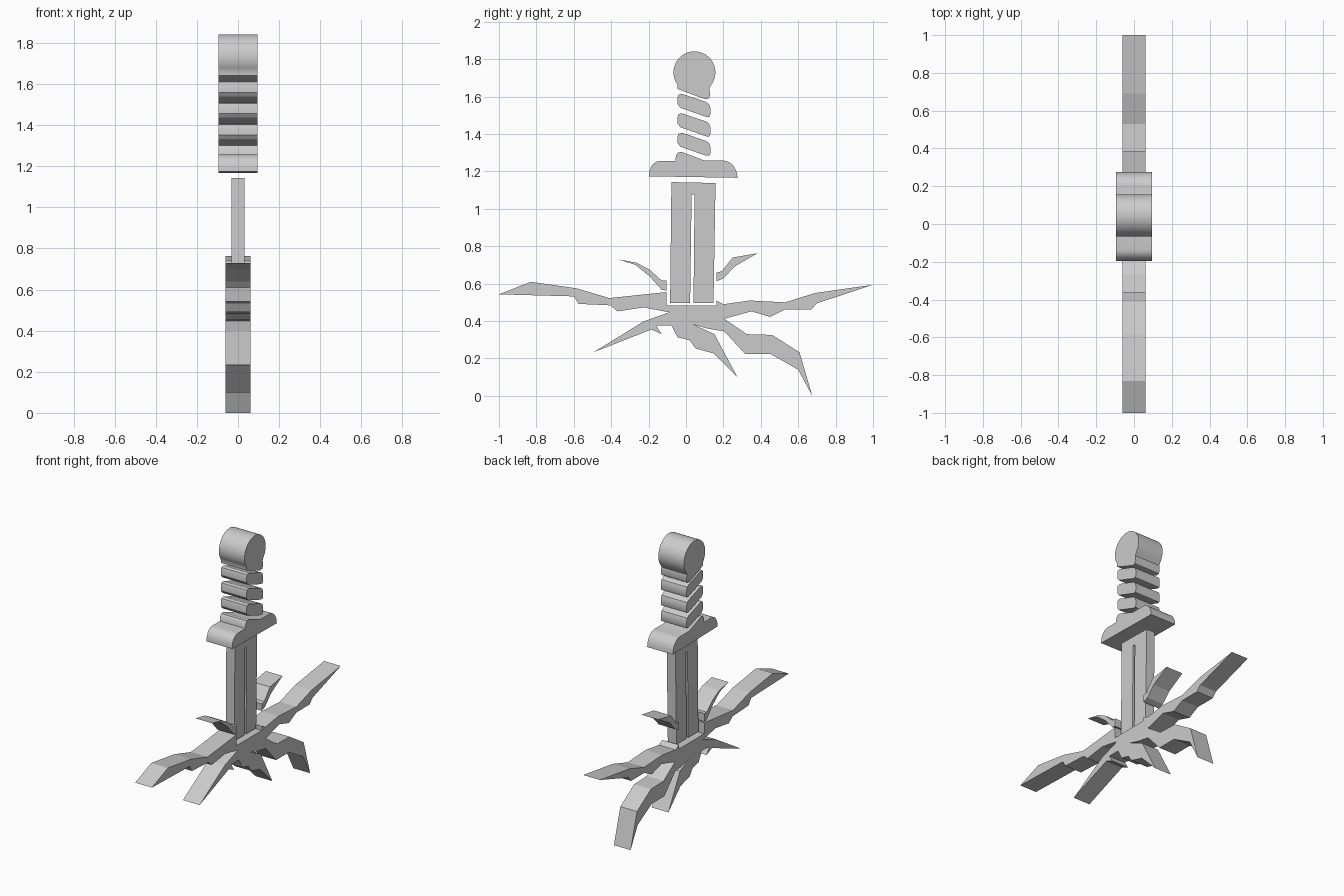
import bpy, bmesh, math


def arc(cy, cz, ry, rz, a0, a1, n):
    """Points of an elliptical arc in the side (y, z) plane, angles in degrees."""
    out = []
    for i in range(n + 1):
        a = math.radians(a0 + (a1 - a0) * i / n)
        out.append((cy + ry * math.cos(a), cz + rz * math.sin(a)))
    return out


def slab(name, outline, half, smooth=False):
    """Extrude a side outline to both sides of x = 0."""
    bm = bmesh.new()
    face = bm.faces.new([bm.verts.new((-half, y, z)) for y, z in outline])
    ext = bmesh.ops.extrude_face_region(bm, geom=[face])
    moved = [v for v in ext["geom"] if isinstance(v, bmesh.types.BMVert)]
    bmesh.ops.translate(bm, verts=moved, vec=(2 * half, 0, 0))
    bmesh.ops.recalc_face_normals(bm, faces=bm.faces)
    mesh = bpy.data.meshes.new(name)
    bm.to_mesh(mesh)
    bm.free()
    obj = bpy.data.objects.new(name, mesh)
    bpy.context.collection.objects.link(obj)
    if smooth:
        bpy.ops.object.select_all(action='DESELECT')
        obj.select_set(True)
        bpy.context.view_layer.objects.active = obj
        bpy.ops.object.shade_smooth_by_angle(angle=math.radians(30))
    return obj


HILT, BLADE, ROOT = 0.095, 0.032, 0.062

# Round pommel with a short slanted neck
slab("pommel", arc(0.045, 1.73, 0.112, 0.112, -32, 216, 28) + [
    (-0.045, 1.642), (-0.03, 1.635), (0.10, 1.587), (0.122, 1.59),
    (0.13, 1.61), (0.125, 1.645)], HILT, True)

# Slanted grip wraps
wrap = [(-0.045, 1.595), (-0.04, 1.61), (-0.022, 1.615), (0.105, 1.572),
        (0.123, 1.56), (0.13, 1.54), (0.13, 1.505), (0.125, 1.492),
        (0.108, 1.492), (-0.03, 1.54), (-0.045, 1.56)]
for i in range(3):
    slab(f"grip_wrap_{i + 1}", [(y, z - 0.104 * i) for y, z in wrap], HILT, True)

# Crossguard with rounded ends and the slanted grip base
slab("crossguard", [(-0.197, 1.174)]
     + arc(-0.135, 1.185, 0.062, 0.072, 180, 90, 6)
     + [(-0.057, 1.257), (-0.053, 1.287), (-0.042, 1.302), (-0.022, 1.304),
        (0.10, 1.258)]
     + arc(0.198, 1.166, 0.077, 0.092, 90, 0, 8), HILT, True)

# Blade with a narrow central groove open at the bottom
slab("blade", [(-0.078, 1.143), (0.158, 1.138), (0.147, 0.497), (0.04, 0.497),
               (0.046, 1.078), (0.03, 1.078), (0.022, 0.497),
               (-0.085, 0.497)], BLADE)

# Jagged main spread that the blade is stuck into, starting at the left tip
slab("main_roots", [
    (-1.0, .543), (-.83, .61), (-.585, .575), (-.41, .523), (-.105, .555),
    (-.105, .482), (.163, .482), (.163, .51), (.20, .49), (.34, .51),
    (.53, .50), (.69, .55), (1.0, .594), (.70, .495), (.67, .462),
    (.53, .462), (.45, .422), (.35, .452), (.205, .412), (.325, .33),
    (.46, .326), (.607, .233), (.675, 0.0), (.60, .14), (.45, .225),
    (.315, .225), (.205, .345), (.115, .36), (.04, .382), (.152, .33),
    (.275, .10), (.147, .227), (.05, .254), (.02, .297), (-.045, .313),
    (-.078, .377), (-.16, .377), (-.13, .33), (-.185, .355), (-.495, .233),
    (-.227, .398), (-.09, .447), (-.227, .473), (-.366, .452), (-.404, .484),
    (-.575, .492), (-.60, .532)], ROOT)

# Small upper shoots beside the blade
slab("left_shoot", [
    (-.362, .73), (-.265, .712), (-.195, .675), (-.13, .617), (-.105, .617),
    (-.105, .563), (-.13, .567), (-.195, .64), (-.27, .70)], ROOT)
slab("right_shoot", [
    (.163, .66), (.19, .665), (.25, .74), (.383, .763), (.26, .692),
    (.20, .628), (.163, .613)], ROOT)
